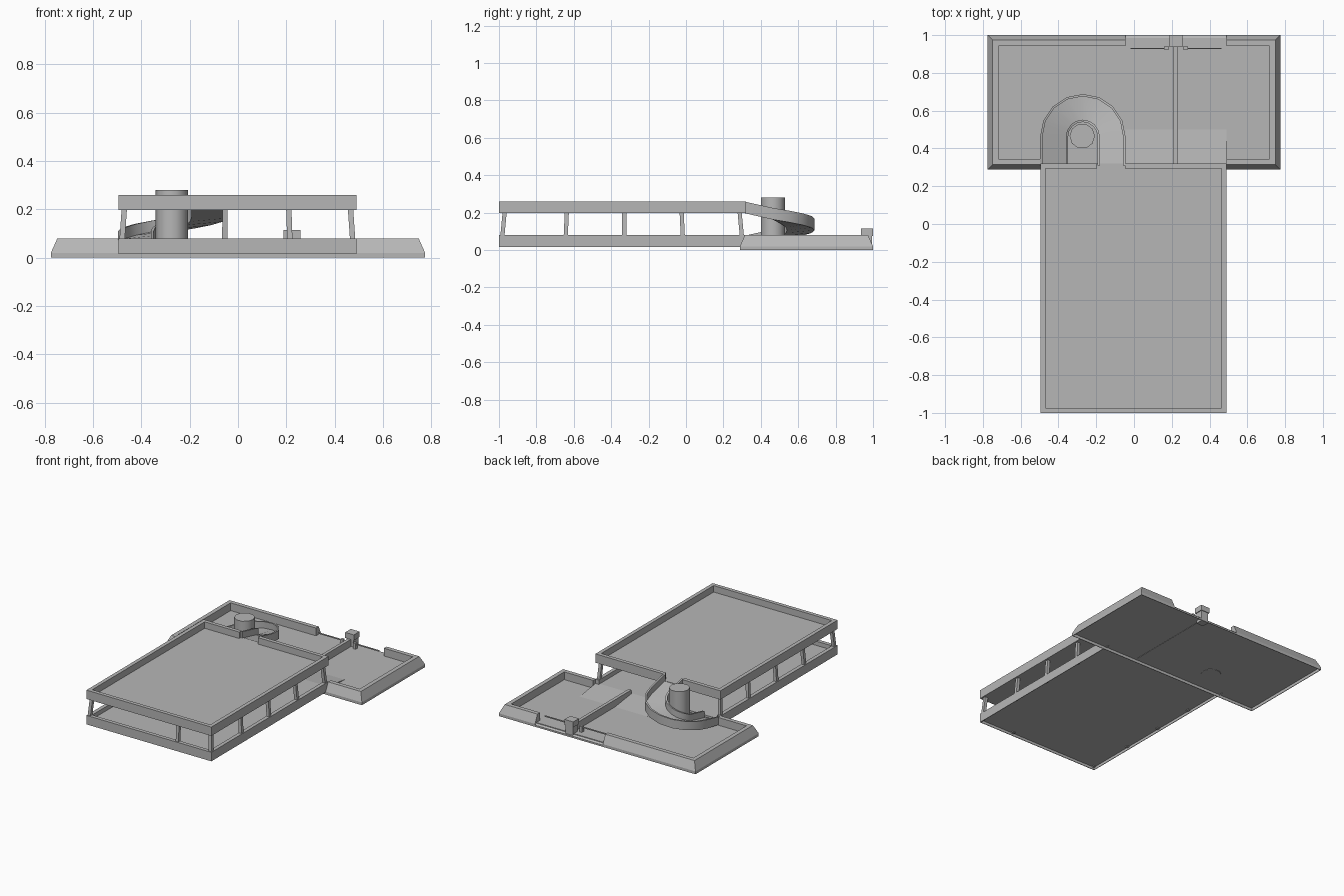
import bpy, bmesh, math
from mathutils import Vector

if "Cube" in bpy.data.objects:
    bpy.data.objects.remove(bpy.data.objects["Cube"])

grey = bpy.data.materials.new("concrete")
grey.diffuse_color = (0.47, 0.47, 0.47, 1)
grey.use_nodes = True
grey.node_tree.nodes["Principled BSDF"].inputs["Base Color"].default_value = grey.diffuse_color


def make(name, bm):
    bmesh.ops.recalc_face_normals(bm, faces=bm.faces)
    me = bpy.data.meshes.new(name)
    bm.to_mesh(me)
    bm.free()
    me.materials.append(grey)
    ob = bpy.data.objects.new(name, me)
    bpy.context.collection.objects.link(ob)
    return ob


def loft(name, rings):
    """Skin a list of equal cross-sections and cap both ends."""
    bm = bmesh.new()
    vs = [[bm.verts.new(p) for p in r] for r in rings]
    n = len(rings[0])
    for a, b in zip(vs, vs[1:]):
        for i in range(n):
            j = (i + 1) % n
            bm.faces.new((a[i], a[j], b[j], b[i]))
    bm.faces.new(vs[0])
    bm.faces.new(vs[-1])
    return make(name, bm)


def box(name, x0, x1, y0, y1, z0, z1):
    corners = ((x0, y0), (x1, y0), (x1, y1), (x0, y1))
    return loft(name, [[(x, y, z) for x, y in corners] for z in (z0, z1)])


def sweep(name, path, profile):
    """Sweep (inward offset, z) along a counter-clockwise path, mitring corners."""
    pts = [Vector(p) for p in path]
    norms = []
    for a, b in zip(pts, pts[1:]):
        d = (b - a).normalized()
        norms.append(Vector((-d.y, d.x)))
    rings = []
    for i, p in enumerate(pts):
        n1, n2 = norms[max(i - 1, 0)], norms[min(i, len(norms) - 1)]
        m = (n1 + n2) / (1 + n1.dot(n2))
        rings.append([(*(p + m * o), z) for o, z in profile])
    return loft(name, rings)


def smooth(ob):
    bpy.ops.object.select_all(action="DESELECT")
    ob.select_set(True)
    bpy.context.view_layer.objects.active = ob
    bpy.ops.object.shade_smooth_by_angle(angle=math.radians(45))


X0, X1, Y0, Y1 = -0.495, 0.49, -1.0, 0.32

# Yard floor and sloping perimeter wall with a gate gap at the back
YX, YF = 0.775, 0.288
box("yard_floor", -0.77, 0.77, YF + 0.004, 0.985, 0.020, 0.025)
rim = [(0, 0), (0, 0.02), (0.027, 0.08), (0.057, 0.08), (0.057, 0.021), (0.004, 0.021), (0.004, 0)]
sweep("yard_wall_left", [(-0.045, 1), (-YX, 1), (-YX, YF), (X0, YF)], rim)
sweep("yard_wall_right", [(X1, YF), (YX, YF), (YX, 1), (0.49, 1)], rim)
box("yard_front_skirt", X0, X1, YF, YF + 0.004, 0, 0.022)
loft("gate_apron", [[(x, 0.996, 0), (x, 1, 0), (x, 1, 0.012), (x, 0.975, 0.025), (x, 0.975, 0.02), (x, 0.996, 0.01)]
                    for x in (-0.045, 0.49)])

# Gentle rise from the yard into the building
loft("entry_slope", [[(x, 0.50, 0.0252), (x, 0.31, 0.05), (x, 0.31, 0.0245)]
                     for x in (-0.045, X1)])

# Lane divider
box("lane_divider", 0.21, 0.233, 0.315, 0.94, 0.018, 0.076)

# Gate booth, barrier posts and arms
box("booth", 0.195, 0.252, 0.942, 0.995, 0.0, 0.08)
box("booth_roof", 0.189, 0.258, 0.936, 1.0, 0.076, 0.115)
for side, s in (("left", -1), ("right", 1)):
    px = 0.222 + s * 0.05
    box("barrier_post_" + side, px - 0.01, px + 0.01, 0.92, 0.942, 0.02, 0.066)
    a, b = sorted((px, px + s * 0.19))
    box("barrier_arm_" + side, a, b, 0.927, 0.933, 0.054, 0.062)

# Building lower level
box("lower_floor", X0 + 0.004, X1 - 0.004, Y0 + 0.004, 0.31, 0.035, 0.05)
sweep("lower_wall", [(X0, Y1), (X0, Y0), (X1, Y0), (X1, Y1)],
      [(0, 0.016), (0, 0.08), (0.027, 0.08), (0.027, 0.036), (0.004, 0.036), (0.004, 0.016)])

# Upper deck with a parapet that opens at the ramp
box("upper_deck", X0 + 0.01, X1 - 0.01, Y0 + 0.01, Y1, 0.197, 0.214)
sweep("parapet", [(-0.195, Y1), (X0, Y1), (X0, Y0), (X1, Y0), (X1, Y1), (-0.047, Y1)],
      [(0, 0.197), (0, 0.26), (0.027, 0.26), (0.027, 0.197)])

# Columns leaning gently inwards
cols = [(x, y) for x in (X0 + 0.012, X1 - 0.012)
        for y in (-0.986, -0.645, -0.33, -0.015, 0.303)]
cols += [(0.216, -0.986), (-0.055, 0.303)]
for i, (x, y) in enumerate(cols):
    h = 0.011
    rings = []
    for z, k in ((0.03, 1.0), (0.2, 0.975)):
        cx, cy = x * k, -0.34 + (y + 0.34) * k
        rings.append([(cx + u * h, cy + v * h, z)
                      for u, v in ((-1, -1), (1, -1), (1, 1), (-1, 1))])
    loft("column_%02d" % (i + 1), rings)

# Helical ramp: straight, half turn, straight
CX, CY, RI, RO, T = -0.271, 0.462, 0.078, 0.226, 0.012
RM, L, SEG = (RI + RO) / 2, CY - Y1, 8
total = 2 * L + math.pi * RM
stations = [(Y1 - 0.01, 0, 0)]
for i in range(SEG + 1):
    a = math.pi * i / SEG
    stations.append((CY, a, L + RM * a))
stations.append((Y1 - 0.01, math.pi, total))
section = [(RI, -0.016), (RI, 0.046), (RI + T, 0.046), (RI + T, 0),
           (RO - T, 0), (RO - T, 0.046), (RO, 0.046), (RO, -0.016)]
rings = []
for y, a, s in stations:
    z = 0.214 + (0.03 - 0.214) * s / total
    rings.append([(CX + r * math.cos(a), y + r * math.sin(a), max(z + dz, 0.022))
                  for r, dz in section])
smooth(loft("spiral_ramp", rings))

# Central ramp core
N = 10
core = [[(CX - 0.003 + 0.067 * math.cos(2 * math.pi * i / N),
          0.465 + 0.067 * math.sin(2 * math.pi * i / N), z) for i in range(N)]
        for z in (0.018, 0.28)]
smooth(loft("ramp_core", core))
